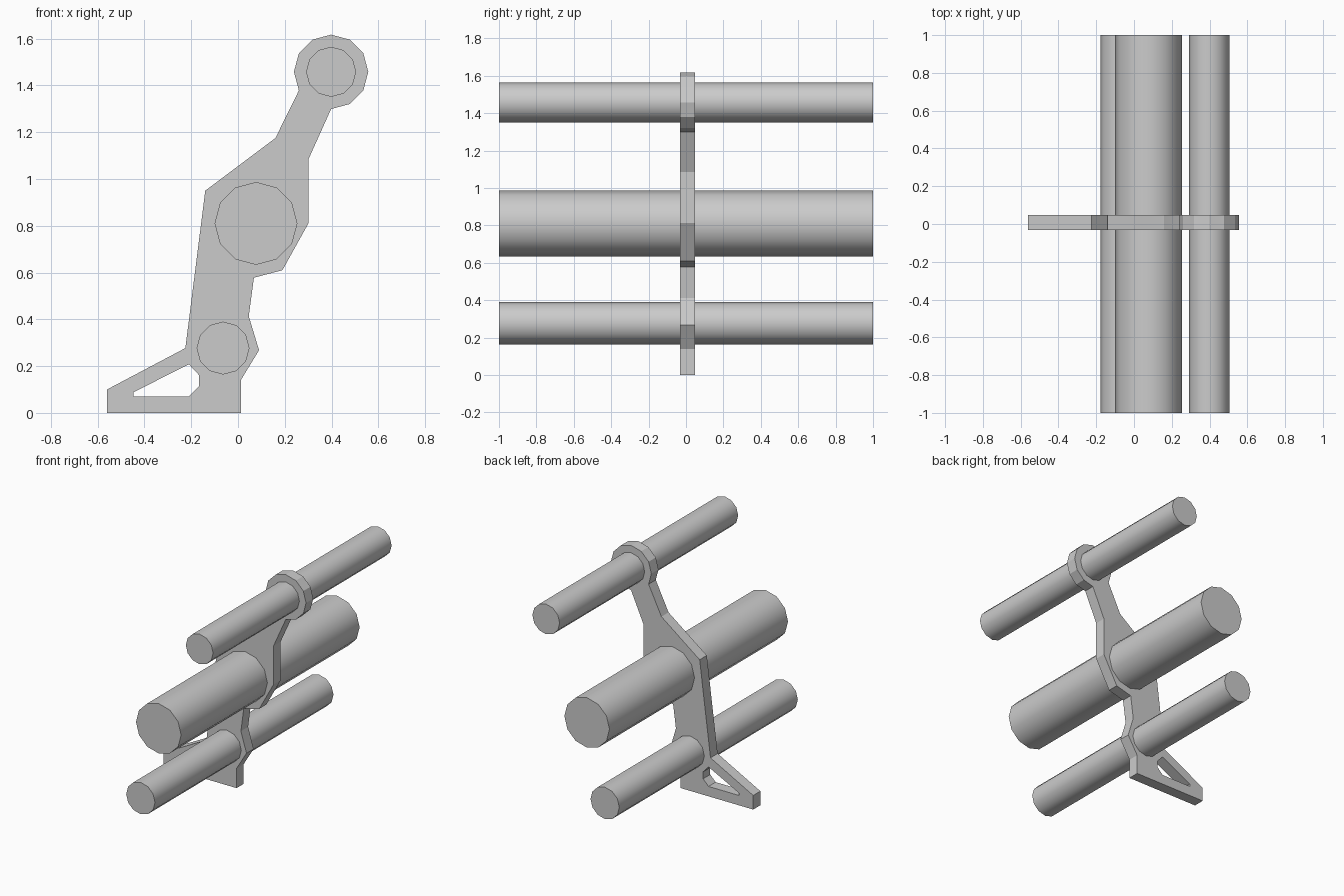
import bpy
from math import cos, sin, pi, radians

cube = bpy.data.objects.get("Cube")
if cube:
    bpy.data.objects.remove(cube, do_unlink=True)

# One plain grey for everything
grey = bpy.data.materials.new("plain grey")
grey.use_nodes = True
colour = (0.6, 0.6, 0.6, 1)
grey.diffuse_color = colour
grey.node_tree.nodes["Principled BSDF"].inputs["Base Color"].default_value = colour

# Tube centres (x, z) and radii
TUBES = {
    "lower_tube": (-0.064, 0.277, 0.113),
    "middle_tube": (0.077, 0.81, 0.177),
    "upper_tube": (0.398, 1.458, 0.107),
}


def add_tube(name, x, z, radius):
    bpy.ops.mesh.primitive_cylinder_add(vertices=12, radius=radius, depth=2,
                                        location=(x, 0, z), rotation=(pi / 2, 0, 0))
    tube = bpy.context.object
    tube.name = name
    tube.data.materials.append(grey)
    bpy.ops.object.shade_smooth_by_angle(angle=radians(40))


def add_plate(name, outlines, thickness, y):
    """Flat plate standing in the xz plane; later outlines become holes."""
    curve = bpy.data.curves.new(name, "CURVE")
    curve.dimensions = "2D"
    curve.fill_mode = "BOTH"
    curve.extrude = thickness / 2
    for points in outlines:
        spline = curve.splines.new("POLY")
        spline.points.add(len(points) - 1)
        for point, (px, pz) in zip(spline.points, points):
            point.co = (px, pz, 0, 1)
        spline.use_cyclic_u = True
    source = bpy.data.objects.new(name + "_curve", curve)
    bpy.context.collection.objects.link(source)
    bpy.context.view_layer.update()
    evaluated = source.evaluated_get(bpy.context.evaluated_depsgraph_get())
    mesh = bpy.data.meshes.new_from_object(evaluated)
    bpy.data.objects.remove(source, do_unlink=True)
    mesh.materials.clear()
    mesh.materials.append(grey)
    mesh.shade_flat()
    plate = bpy.data.objects.new(name, mesh)
    plate.rotation_euler = (pi / 2, 0, 0)
    plate.location = (0, y, 0)
    bpy.context.collection.objects.link(plate)


for tube_name, (x, z, radius) in TUBES.items():
    add_tube(tube_name, x, z, radius)

# Bracket: foot and back edge, round eye at the top, then front edge down
eye_x, eye_z, _ = TUBES["upper_tube"]
eye = [(eye_x + 0.159 * cos(radians(210 - 30 * i)),
        eye_z + 0.159 * sin(radians(210 - 30 * i))) for i in range(11)]
back_edge = [(-0.56, 0), (-0.56, 0.1), (-0.225, 0.277), (-0.14, 0.95), (0.16, 1.175)]
front_edge = [(0.302, 1.086), (0.302, 0.812), (0.19, 0.61), (0.068, 0.578),
              (0.046, 0.413), (0.09, 0.268), (0.012, 0.14), (0.012, 0)]
foot_hole = [(-0.447, 0.088), (-0.447, 0.07), (-0.21, 0.07),
             (-0.167, 0.113), (-0.167, 0.162), (-0.21, 0.208)]
add_plate("bracket_plate", [back_edge + eye + front_edge, foot_hole], 0.08, 0.007)
